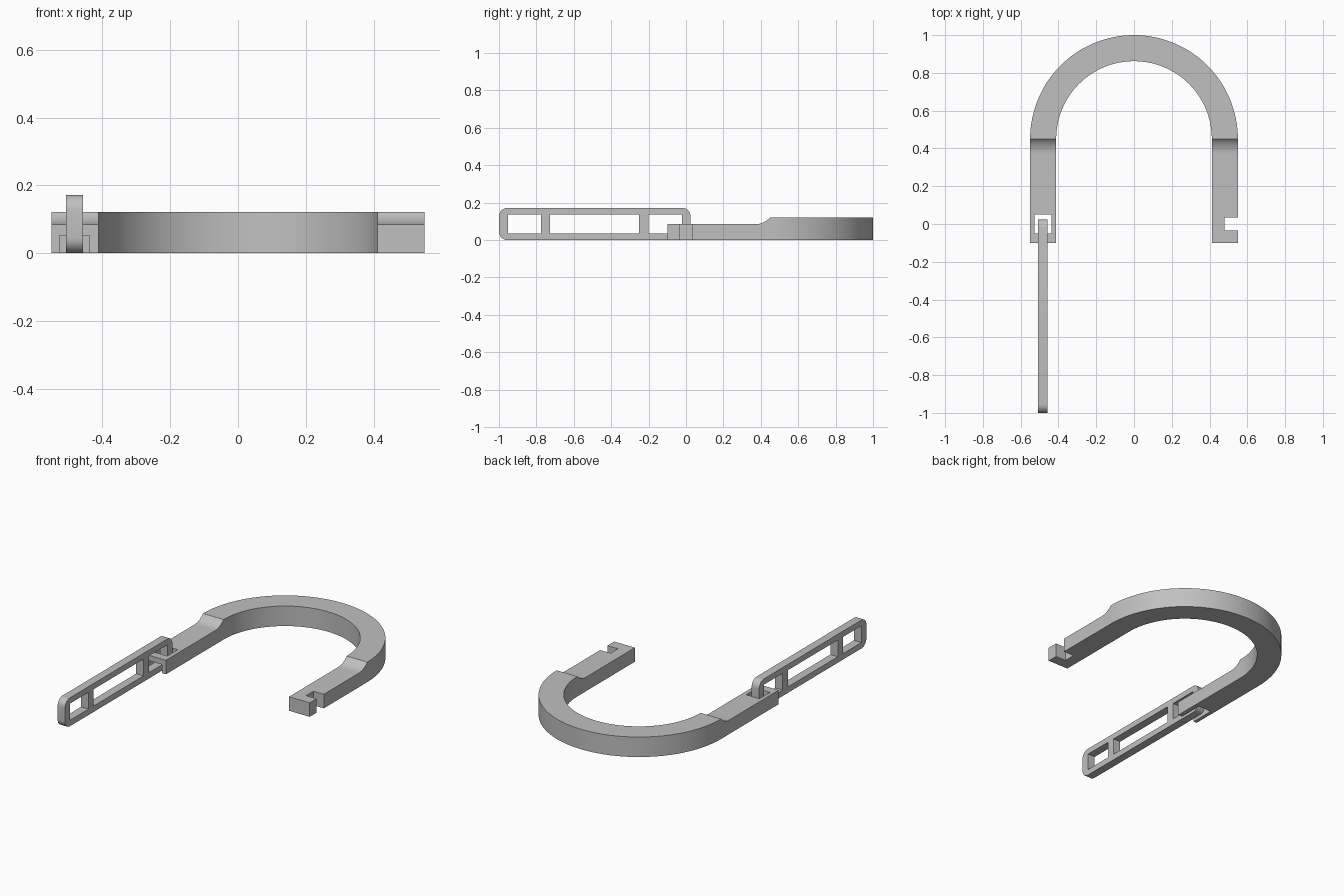
import bpy, bmesh
from math import sin, cos, pi, asin
from mathutils import Vector

cube = bpy.data.objects.get("Cube")
if cube:
    bpy.data.objects.remove(cube, do_unlink=True)

steel = bpy.data.materials.new("grey steel")
steel.use_nodes = True
GREY = (0.53, 0.53, 0.53, 1)
steel.diffuse_color = GREY
steel.node_tree.nodes["Principled BSDF"].inputs["Base Color"].default_value = GREY


def prism(name, outline, offset):
    """Closed solid made by extruding a flat outline along an offset."""
    bm = bmesh.new()
    face = bm.faces.new([bm.verts.new(p) for p in outline])
    new = bmesh.ops.extrude_face_region(bm, geom=[face])["geom"]
    verts = [v for v in new if isinstance(v, bmesh.types.BMVert)]
    bmesh.ops.translate(bm, verts=verts, vec=Vector(offset))
    bmesh.ops.recalc_face_normals(bm, faces=bm.faces)
    mesh = bpy.data.meshes.new(name)
    bm.to_mesh(mesh)
    bm.free()
    mesh.materials.append(steel)
    obj = bpy.data.objects.new(name, mesh)
    bpy.context.collection.objects.link(obj)
    return obj


def box(name, lo, hi):
    (x0, y0, z0), (x1, y1, z1) = lo, hi
    outline = [(x0, y0, z0), (x1, y0, z0), (x1, y1, z0), (x0, y1, z0)]
    return prism(name, outline, (0, 0, z1 - z0))


def activate(obj):
    bpy.ops.object.select_all(action='DESELECT')
    obj.select_set(True)
    bpy.context.view_layer.objects.active = obj


def carve(obj, cutter):
    """Subtract the cutter from the object and throw the cutter away."""
    cutter.hide_render = True
    mod = obj.modifiers.new("cut", 'BOOLEAN')
    mod.operation = 'DIFFERENCE'
    mod.solver = 'EXACT'
    mod.object = cutter
    activate(obj)
    bpy.ops.object.modifier_apply(modifier=mod.name)
    bpy.data.objects.remove(cutter, do_unlink=True)


def arc(cx, cy, r, a0, a1, n):
    return [(cx + r * cos(a0 + (a1 - a0) * i / n), cy + r * sin(a0 + (a1 - a0) * i / n))
            for i in range(n + 1)]


# Horseshoe body: outer arc, end of one leg, inner arc back, end of the other
OUTER, INNER, BEND_Y, END_Y = 0.55, 0.412, 0.45, -0.10
FULL_H, LEG_H = 0.121, 0.085
plan = [(OUTER, END_Y)] + arc(0, BEND_Y, OUTER, 0, pi, 64) + [(-OUTER, END_Y)]
plan += [(-INNER, END_Y)] + arc(0, BEND_Y, INNER, pi, 0, 64) + [(INNER, END_Y)]
shackle = prism("shackle", [(x, y, 0) for x, y in plan], (0, 0, FULL_H))

# Thin the legs, with a concave ramp up to the bend
run, rise = 0.08, FULL_H - LEG_H
r = (run * run + rise * rise) / (2 * rise)
ramp = arc(BEND_Y - run, LEG_H + r, r, -pi / 2, -pi / 2 + asin(run / r), 8)
side = [(-0.3, LEG_H)] + ramp + [(BEND_Y, 0.3), (-0.3, 0.3)]
carve(shackle, prism("leg_cutter", [(-1, y, z) for y, z in side], (2, 0, 0)))

# Locking notch on the outside of the left leg
carve(shackle, box("notch_cutter", (0.48, -0.035, -0.1), (0.7, 0.035, 0.3)))

# Eye through the right leg, with a slot under its front bar
carve(shackle, box("eye_cutter", (-0.527, -0.05, -0.1), (-0.438, 0.05, 0.3)))
carve(shackle, box("slot_cutter", (-0.527, -0.3, -0.1), (-0.438, 0.0, 0.052)))

# Flat link threaded through the eye: rounded plate with three windows
Y0, Y1, LINK_H, R = -1.0, 0.025, 0.172, 0.045
plate = (arc(Y1 - R, LINK_H - R, R, 0, pi / 2, 8) + arc(Y0 + R, LINK_H - R, R, pi / 2, pi, 8)
         + arc(Y0 + R, R, R, pi, 1.5 * pi, 8) + arc(Y1 - R, R, R, 1.5 * pi, 2 * pi, 8))
link = prism("link", [(-0.507, y, z) for y, z in plate], (0.05, 0, 0))
for a, b in ((-0.952, -0.775), (-0.727, -0.25), (-0.2, -0.022)):
    carve(link, box("window_cutter", (-0.7, a, 0.036), (-0.3, b, 0.137)))

# Smooth curves, sharp edges
for obj in (shackle, link):
    activate(obj)
    bpy.ops.object.shade_smooth_by_angle(angle=pi / 6)
